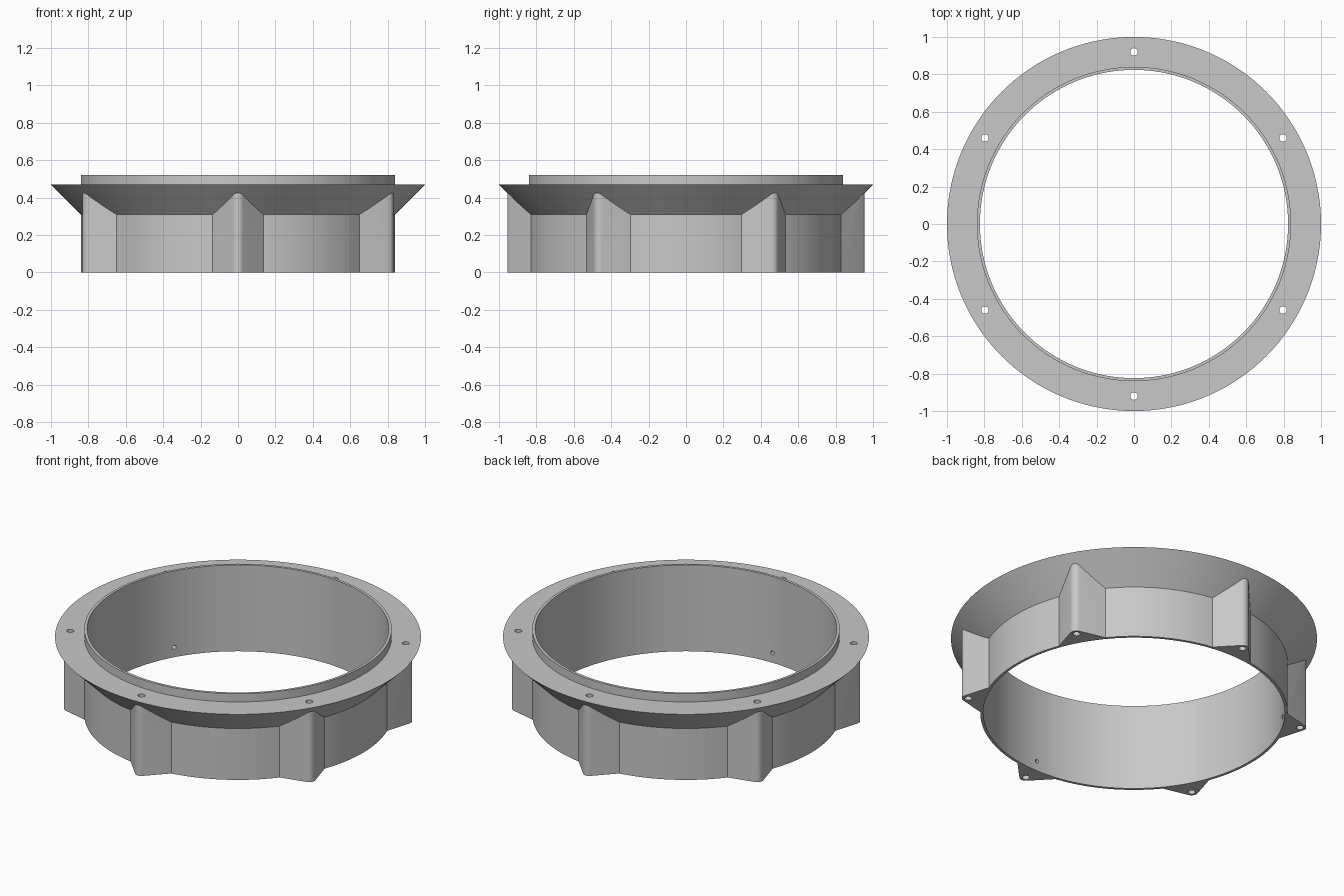
import bpy, bmesh
from math import pi, radians, sin, cos, atan2, acos, hypot
from mathutils import Matrix, Vector

cube = bpy.data.objects.get("Cube")
if cube:
    bpy.data.objects.remove(cube, do_unlink=True)

# Main dimensions
BORE, WALL, RIM = 0.824, 0.84, 1.0
SHOULDER, DECK, TOP = 0.31, 0.47, 0.52
BOLT, TIP, HOLE, PIN = 0.92, 0.035, 0.02, 0.012
LUG_ANGLES = [radians(30 + 60 * i) for i in range(6)]

grey = bpy.data.materials.new("plain grey")
grey.use_nodes = True
colour = (0.58, 0.58, 0.58, 1)
grey.diffuse_color = colour
grey.node_tree.nodes["Principled BSDF"].inputs["Base Color"].default_value = colour


def make_object(name, bm):
    bmesh.ops.recalc_face_normals(bm, faces=bm.faces)
    mesh = bpy.data.meshes.new(name)
    bm.to_mesh(mesh)
    bm.free()
    mesh.materials.append(grey)
    obj = bpy.data.objects.new(name, mesh)
    bpy.context.collection.objects.link(obj)
    return obj


def lathe(name, profile, steps):
    bm = bmesh.new()
    verts = [bm.verts.new((r, 0, z)) for r, z in profile]
    edges = [bm.edges.new((v, verts[i - 1])) for i, v in enumerate(verts)]
    bmesh.ops.spin(bm, geom=verts + edges, cent=(0, 0, 0), axis=(0, 0, 1),
                   angle=2 * pi, steps=steps, use_merge=True)
    bmesh.ops.remove_doubles(bm, verts=bm.verts, dist=1e-5)
    return make_object(name, bm)


def lug_outline():
    # Rounded tip joined by tangent lines to an arc buried in the wall
    half = radians(9.9)
    px, py = WALL * cos(half) - BOLT, WALL * sin(half)
    sweep = atan2(py, px) - acos(TIP / hypot(px, py))
    tip = [(BOLT + TIP * cos(sweep * k / 6), TIP * sin(sweep * k / 6))
           for k in range(-6, 7)]
    root = WALL - 0.007
    arc = [(root * cos(half * k / 6), root * sin(half * k / 6))
           for k in range(6, -7, -1)]
    return tip + arc


def add_lugs(bm, outline, height):
    for a in LUG_ANGLES:
        turn = Matrix.Rotation(a, 3, 'Z')
        face = bm.faces.new([bm.verts.new(turn @ Vector((x, y, 0))) for x, y in outline])
        new = bmesh.ops.extrude_face_region(bm, geom=[face])["geom"]
        top = [v for v in new if isinstance(v, bmesh.types.BMVert)]
        bmesh.ops.translate(bm, verts=top, vec=(0, 0, height))


def add_rod(bm, radius, length, matrix):
    bmesh.ops.create_cone(bm, cap_ends=True, segments=24, radius1=radius,
                          radius2=radius, depth=length, matrix=matrix)


def combine(target, tool, operation):
    tool.hide_render = True
    mod = target.modifiers.new(operation.title(), 'BOOLEAN')
    mod.operation, mod.solver, mod.object = operation, 'EXACT', tool
    bpy.ops.object.select_all(action='DESELECT')
    bpy.context.view_layer.objects.active = target
    target.select_set(True)
    bpy.ops.object.modifier_apply(modifier=mod.name)
    bpy.data.objects.remove(tool, do_unlink=True)


# Ring wall with conical flange and raised lip
ring = lathe("flanged_ring", [
    (BORE, 0), (WALL, 0), (WALL, SHOULDER), (RIM, DECK),
    (WALL, DECK), (WALL, TOP), (BORE, TOP)], 144)

# Six bolt lugs running up into the flange
bm = bmesh.new()
add_lugs(bm, lug_outline(), DECK - 0.02)
combine(ring, make_object("bolt_lugs", bm), 'UNION')

# Vertical bolt holes
bm = bmesh.new()
for a in LUG_ANGLES:
    add_rod(bm, HOLE, 1.2, Matrix.Rotation(a, 4, 'Z') @ Matrix.Translation((BOLT, 0, 0.3)))
combine(ring, make_object("bolt_hole_cutter", bm), 'DIFFERENCE')

# Small pin holes from the bore into every second bolt hole
bm = bmesh.new()
for a in LUG_ANGLES[::2]:
    place = Matrix.Translation((BOLT - 0.07, 0, 0.06)) @ Matrix.Rotation(pi / 2, 4, 'Y')
    add_rod(bm, PIN, 0.14, Matrix.Rotation(a, 4, 'Z') @ place)
combine(ring, make_object("pin_hole_cutter", bm), 'DIFFERENCE')

bpy.ops.object.shade_smooth_by_angle(angle=radians(25))
